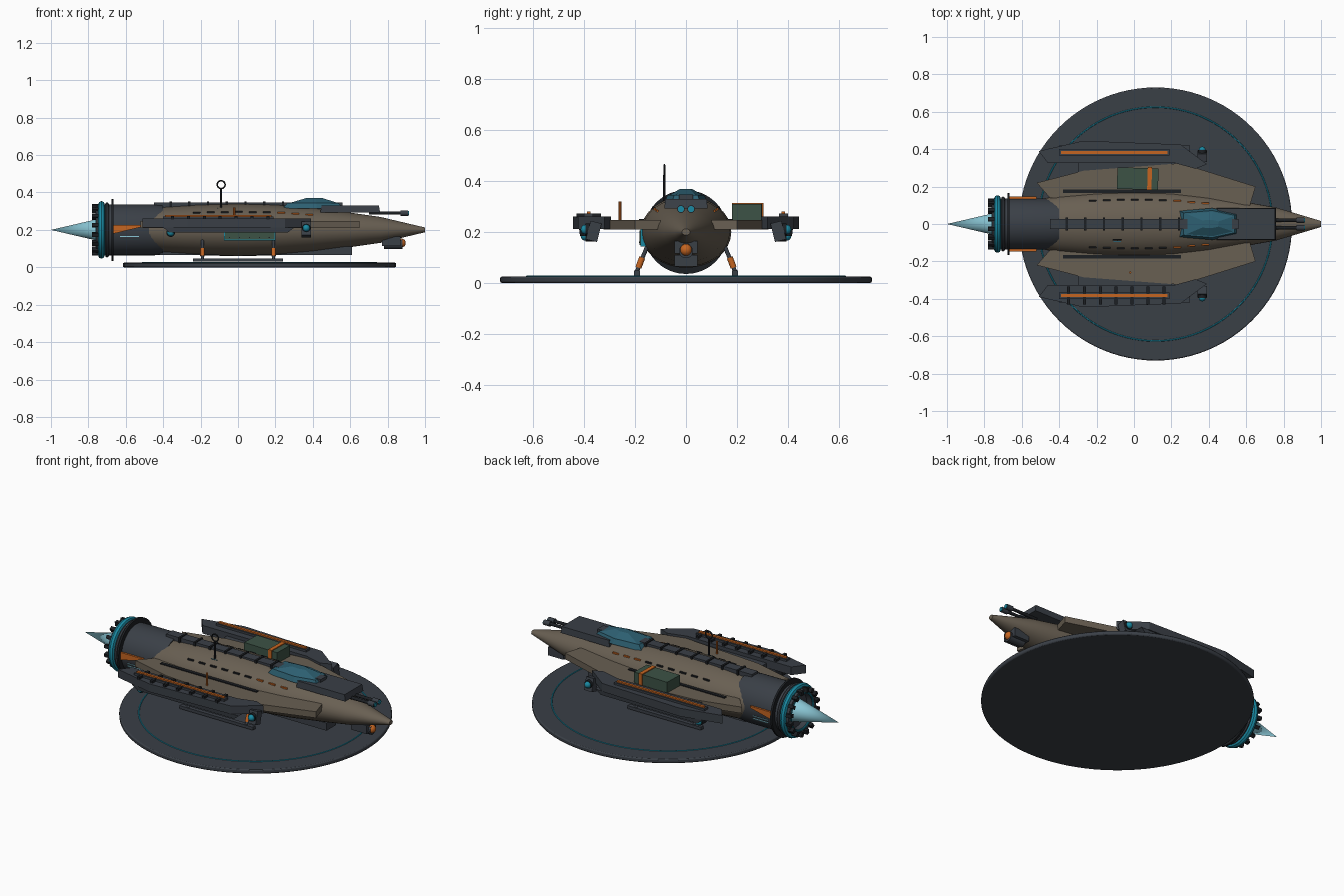
import bpy, bmesh, math
from mathutils import Vector, Matrix

if "Cube" in bpy.data.objects:
    bpy.data.objects.remove(bpy.data.objects["Cube"], do_unlink=True)


def material(name, r, g, b):
    m = bpy.data.materials.new(name)
    m.use_nodes = True
    m.diffuse_color = (r, g, b, 1)
    m.node_tree.nodes["Principled BSDF"].inputs["Base Color"].default_value = (r, g, b, 1)
    return m


SLATE = material("slate", .042, .05, .062)
BLACK = material("near black", .012, .014, .017)
TAN = material("warm grey hull", .14, .115, .085)
TEAL = material("bright teal", .01, .25, .36)
GLASS = material("canopy teal", .026, .115, .165)
ORANGE = material("orange", .56, .13, .015)
GREEN = material("cargo green", .045, .085, .06)
FLAME = material("pale blue", .26, .58, .68)


def finish(name, bm, mat, smooth=False):
    bmesh.ops.recalc_face_normals(bm, faces=bm.faces)
    me = bpy.data.meshes.new(name)
    bm.to_mesh(me)
    bm.free()
    me.materials.append(mat)
    ob = bpy.data.objects.new(name, me)
    bpy.context.collection.objects.link(ob)
    if smooth:
        bpy.ops.object.select_all(action='DESELECT')
        ob.select_set(True)
        bpy.context.view_layer.objects.active = ob
        bpy.ops.object.shade_smooth_by_angle(angle=math.radians(30))
    return ob


def box(name, mat, x, y, z, rot=None):
    """Box from (min, max) ranges on each axis."""
    bm = bmesh.new()
    bmesh.ops.create_cube(bm, size=1)
    size = [b - a for a, b in (x, y, z)]
    mid = Vector([(a + b) / 2 for a, b in (x, y, z)])
    bm.transform(Matrix.Translation(mid) @ (rot or Matrix()) @ Matrix.Diagonal(size + [1]))
    return finish(name, bm, mat)


def prism(name, mat, outline, z0, z1, top=1.0):
    """Plan outline extruded upward, with the top scaled about its middle."""
    bm = bmesh.new()
    c = sum((Vector(p) for p in outline), Vector((0, 0))) / len(outline)
    low = [bm.verts.new((px, py, z0)) for px, py in outline]
    high = [bm.verts.new((*(c + (Vector(p) - c) * top), z1)) for p in outline]
    bm.faces.new(low)
    bm.faces.new(high)
    for i in range(len(low)):
        j = (i + 1) % len(low)
        bm.faces.new((low[i], low[j], high[j], high[i]))
    return finish(name, bm, mat)


def rod(name, mat, a, b, r, r2=None, sides=16):
    a, b = Vector(a), Vector(b)
    bm = bmesh.new()
    bmesh.ops.create_cone(bm, cap_ends=True, segments=sides, radius1=r,
                          radius2=r if r2 is None else r2, depth=(b - a).length)
    turn = (b - a).to_track_quat('Z', 'Y').to_matrix().to_4x4()
    bm.transform(Matrix.Translation((a + b) / 2) @ turn)
    return finish(name, bm, mat, True)


def ball(name, mat, pos, r):
    bm = bmesh.new()
    bmesh.ops.create_uvsphere(bm, u_segments=16, v_segments=10, radius=r)
    bm.transform(Matrix.Translation(pos))
    return finish(name, bm, mat, True)


def lathe(name, mat, profile, flat=1.0, sides=32, z=.2):
    """Surface of revolution about the long axis from (x, radius) points."""
    bm = bmesh.new()
    vs = [bm.verts.new((x, r, 0)) for x, r in profile]
    es = [bm.edges.new(p) for p in zip(vs, vs[1:])]
    bmesh.ops.spin(bm, geom=vs + es, cent=(0, 0, 0), axis=(1, 0, 0),
                   angle=math.tau, steps=sides)
    bmesh.ops.remove_doubles(bm, verts=bm.verts, dist=1e-5)
    bm.transform(Matrix.Translation((0, 0, z)) @ Matrix.Diagonal((1, 1, flat, 1)))
    return finish(name, bm, mat, True)


def ring(name, mat, pos, axis, major, minor, segments=48):
    bpy.ops.mesh.primitive_torus_add(major_radius=major, minor_radius=minor,
                                     major_segments=segments, minor_segments=8)
    ob = bpy.context.object
    ob.name = name
    ob.data.transform(Matrix.Translation(pos) @
                      Vector(axis).to_track_quat('Z', 'Y').to_matrix().to_4x4())
    ob.data.materials.append(mat)
    bpy.ops.object.shade_smooth_by_angle()


# Display base
CX = .115
disc = rod("base_disc", SLATE, (CX, 0, 0), (CX, 0, .025), .73, sides=96)
bev = disc.modifiers.new("edge", 'BEVEL')
bev.width, bev.segments, bev.limit_method = .006, 2, 'ANGLE'
ring("base_glow_ring", TEAL, (CX, 0, .025), (0, 0, 1), .625, .004, 96)

# Hull
HULL = [(-.55, 0), (-.55, .12), (-.4, .155), (-.2, .172), (0, .178), (.2, .172),
        (.4, .15), (.6, .117), (.76, .088), (.9, .046), (1, .016), (1, 0)]
lathe("hull", TAN, HULL, flat=.79)


def hull_radius(x):
    for (xa, ra), (xb, rb) in zip(HULL, HULL[1:]):
        if xa < xb and xa <= x <= xb:
            return ra + (rb - ra) * (x - xa) / (xb - xa)


# Engine
lathe("engine_housing", SLATE, [(-.4, 0), (-.4, .132), (-.46, .137), (-.68, .137),
                                (-.76, .128), (-.76, .11), (-.72, .1), (-.72, 0)])
lathe("engine_flange", BLACK, [(-.665, .13), (-.665, .165), (-.677, .165), (-.677, .13)])
ring("engine_band", SLATE, (-.7, 0, .2), (1, 0, 0), .137, .01)
ring("engine_glow_ring", TEAL, (-.73, 0, .2), (1, 0, 0), .136, .018)
ring("nozzle_glow_ring", TEAL, (-.757, 0, .2), (1, 0, 0), .105, .006)
rod("exhaust_cone", FLAME, (-.72, 0, .2), (-1, 0, .2), .065, 0, 24)
for i in range(16):
    a = math.tau * (i + .5) / 16
    y, z = .125 * math.cos(a), .2 + .125 * math.sin(a)
    box("nozzle_petal", BLACK, (-.78, -.735), (y - .013, y + .013), (z - .01, z + .01),
        Matrix.Rotation(a, 4, 'X'))

# Spine, keel and canopy
box("spine", SLATE, (-.45, .56), (-.028, .028), (.3, .347))
for i in range(7):
    x = -.36 + i * .1
    box("spine_clamp", BLACK, (x - .006, x + .006), (-.036, .036), (.31, .352))
box("keel", SLATE, (-.42, .61), (-.045, .045), (.065, .11))
prism("canopy", GLASS, [(.24, -.07), (.42, -.085), (.56, -.055), (.56, .055), (.42, .085),
                        (.24, .07)], .315, .345, .85)
prism("canopy_roof", GLASS, [(.28, -.055), (.42, -.065), (.53, -.04), (.53, .04),
                             (.42, .065), (.28, .055)], .345, .37, .35)

# Nose guns and chin turret
prism("gun_housing", SLATE, [(.44, -.085), (.76, -.085), (.76, .085), (.44, .085)],
      .292, .33, .96)
for s in (-1, 1):
    y = s * .02
    rod("nose_barrel", BLACK, (.7, y, .29), (.89, y, .29), .009)
    rod("nose_muzzle", SLATE, (.87, y, .29), (.91, y, .29), .015)
    rod("muzzle_glow", TEAL, (.909, y, .29), (.914, y, .29), .012)
box("chin_turret", SLATE, (.77, .87), (-.045, .045), (.115, .165))
rod("chin_barrel", SLATE, (.78, 0, .125), (.88, 0, .125), .028)
ball("chin_lens", ORANGE, (.873, 0, .13), .024)

# Wings, side pods, landing gear and engine fins on both sides
WING = [(-.52, .22), (-.45, .14), (.62, .1), (.65, .2), (.25, .325), (-.27, .285)]
POD = [(-.51, .39), (-.46, .325), (.22, .325), (.33, .295), (.39, .32), (.25, .425),
       (-.27, .445)]
for s in (-1, 1):
    prism("wing", TAN, [(x, y * s) for x, y in WING], .21, .247)
    prism("side_pod", SLATE, [(x, y * s) for x, y in POD], .212, .26)
    box("pod_bridge", SLATE, (-.3, .2), sorted((s * .26, s * .34)), (.215, .24))
    box("pod_rail", SLATE, (-.4, .19), sorted((s * .365, s * .4)), (.255, .272))
    box("pod_stripe", ORANGE, (-.39, .18), sorted((s * .375, s * .39)), (.27, .28))
    prism("pod_underside", SLATE, [(x, s * y) for x, y in
          ((-.4, .35), (.3, .35), (.3, .42), (-.4, .42))], .212, .185, .9)
    box("pod_gun_mount", SLATE, (.34, .39), sorted((s * .34, s * .385)), (.165, .24),
        Matrix.Rotation(s * .25, 4, 'X'))
    for x, z in ((.365, .21), (-.36, .185)):
        ball("pod_sensor", TEAL, (x, s * .395, z), .019)
        rod("sensor_socket", BLACK, (x, s * .35, z), (x, s * .395, z), .023)
    box("hull_seam", BLACK, (-.38, .25), sorted((s * .165, s * .184)), (.24, .252))

    box("landing_skid", SLATE, (-.24, .24), sorted((s * .18, s * .205)), (.03, .048))
    for x in (-.19, .19):
        rod("gear_strut", SLATE, (x, s * .195, .04), (x, s * .15, .15), .008)
        rod("gear_piston", ORANGE, (x, s * .187, .06), (x, s * .172, .1), .012)
    fin = box("engine_fin", ORANGE, (-.665, -.52), sorted((s * .128, s * .146)), (.18, .225))
    for v in fin.data.vertices:
        if v.co.x > -.6 and v.co.z < .2:
            v.co.z = .215
    for z in (.15, .165):
        y = s * .133
        box("engine_vent", FLAME, (-.63, -.53), (y - .004, y + .004), (z - .002, z + .002))
    # Hull dashes follow the curved skin
    for i in range(9):
        x = -.22 + i * .075
        r = hull_radius(x)
        a = math.radians(43)
        y, z = s * r * math.cos(a), .2 + .79 * r * math.sin(a)
        box("hull_dash", ORANGE if i > 5 else BLACK, (x - .02, x + .02),
            (y - .004, y + .004), (z - .004, z + .004))

# Cooling ribs on the right pod
for i in range(7):
    x = -.35 + i * .085
    box("pod_rib", BLACK, (x - .008, x + .008), (-.43, -.335), (.255, .273))

# Cargo crate with strap on the left wing
box("cargo_crate", GREEN, (-.09, .13), (.185, .3), (.245, .31), Matrix.Rotation(-.03, 4, 'Z'))
box("crate_strap", ORANGE, (.072, .095), (.181, .304), (.245, .315),
    Matrix.Rotation(-.03, 4, 'Z'))

# Access panel on the right flank
box("panel_frame", TEAL, (-.075, .2), (-.178, -.15), (.143, .212))
box("access_panel", GREEN, (-.069, .194), (-.182, -.15), (.149, .206))
for i in range(5):
    x = -.045 + i * .053
    box("panel_bolt", BLACK, (x - .003, x + .003), (-.185, -.18), (.157, .163))

# Antenna and marker post
rod("antenna_mast", BLACK, (-.09, -.085, .29), (-.09, -.085, .425), .005, sides=8)
ring("antenna_loop", BLACK, (-.09, -.085, .442), (0, 1, 0), .021, .004, 24)
box("antenna_foot", GLASS, (-.11, -.07), (-.095, -.075), (.29, .318))
rod("marker_post", ORANGE, (-.02, -.26, .245), (-.02, -.26, .32), .006, sides=8)
